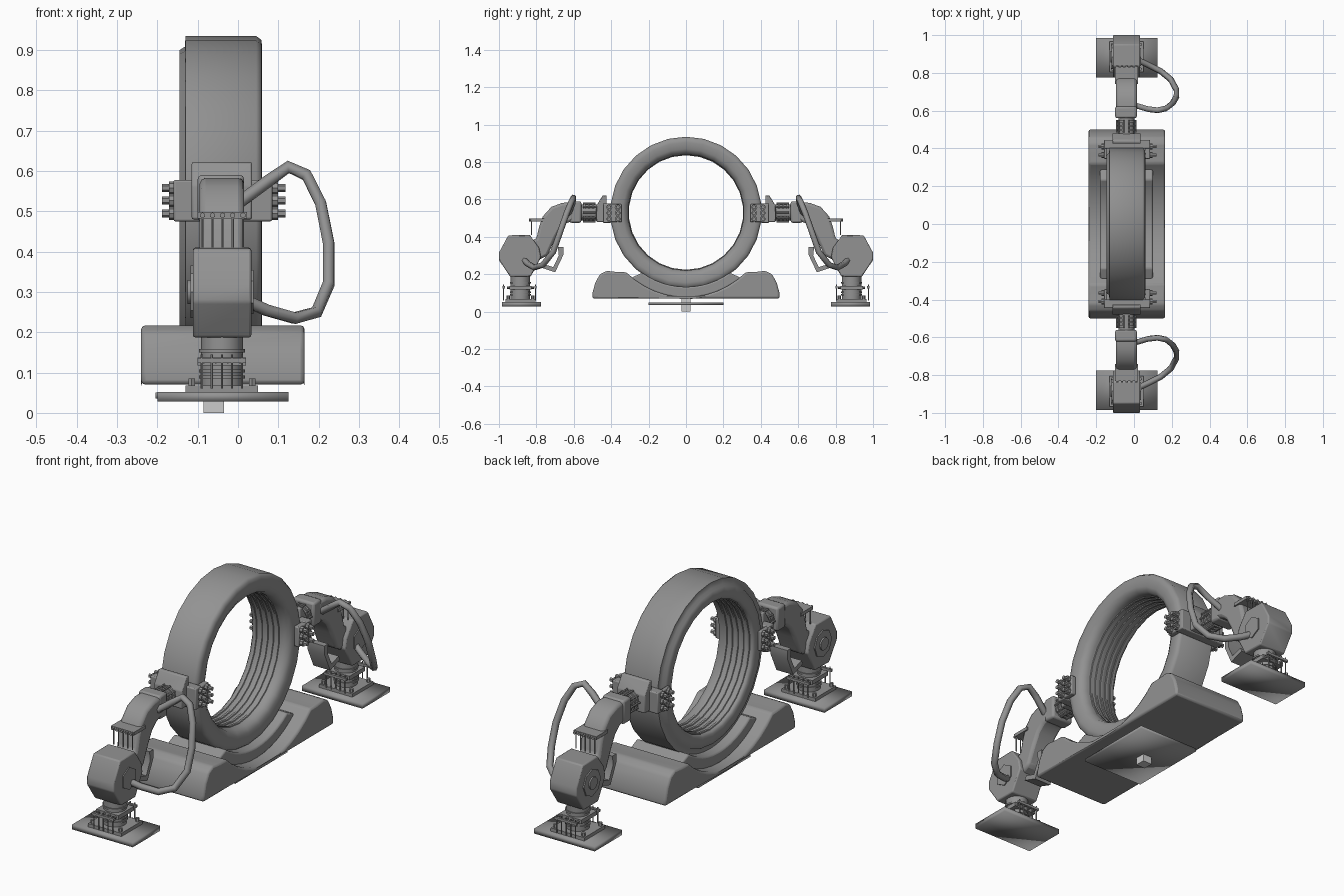
import bpy, bmesh, math
from mathutils import Vector, Matrix

if "Cube" in bpy.data.objects:
    bpy.data.objects.remove(bpy.data.objects["Cube"])

CX = -0.04          # centre plane of ring, base and arms
RZ = 0.53           # ring axis height

grey = bpy.data.materials.new("dark_grey")
grey.diffuse_color = (.29, .29, .29, 1)
grey.use_nodes = True
grey.node_tree.nodes["Principled BSDF"].inputs["Base Color"].default_value = grey.diffuse_color


def finish(name, bm, mirror=False, bevel=0, smooth=35):
    bmesh.ops.recalc_face_normals(bm, faces=bm.faces)
    me = bpy.data.meshes.new(name)
    bm.to_mesh(me)
    bm.free()
    me.materials.append(grey)
    ob = bpy.data.objects.new(name, me)
    bpy.context.collection.objects.link(ob)
    if bevel:
        m = ob.modifiers.new("bevel", "BEVEL")
        m.width, m.segments, m.limit_method = bevel, 2, "ANGLE"
    if mirror:
        m = ob.modifiers.new("mirror", "MIRROR")
        m.use_axis = (False, True, False)
    if smooth:
        bpy.ops.object.select_all(action="DESELECT")
        ob.select_set(True)
        bpy.context.view_layer.objects.active = ob
        bpy.ops.object.shade_smooth_by_angle(angle=math.radians(smooth))
    return ob


def box(bm, x, y, z):
    """x, y, z are (min, max) ranges."""
    c = [(a + b) / 2 for a, b in (x, y, z)]
    s = [b - a for a, b in (x, y, z)]
    bmesh.ops.create_cube(bm, size=1, matrix=Matrix.Translation(c) @ Matrix.Diagonal((*s, 1)))


def cyl(bm, p0, p1, r, n=16):
    p0, p1 = Vector(p0), Vector(p1)
    d = p1 - p0
    rot = d.to_track_quat("Z", "Y").to_matrix().to_4x4()
    bmesh.ops.create_cone(bm, cap_ends=True, segments=n, radius1=r, radius2=r,
                          depth=d.length, matrix=Matrix.Translation((p0 + p1) / 2) @ rot)


def prism(bm, pts, x0, x1):
    """Extrude a (y, z) outline along x."""
    f = bm.faces.new([bm.verts.new((x0, y, z)) for y, z in pts])
    g = bmesh.ops.extrude_face_region(bm, geom=[f])
    vs = [v for v in g["geom"] if isinstance(v, bmesh.types.BMVert)]
    bmesh.ops.translate(bm, verts=vs, vec=(x1 - x0, 0, 0))


def arc(r, a0, a1, n):
    """Points (y, z) on a circle about the ring axis, angles from straight down."""
    out = []
    for i in range(n + 1):
        a = math.radians(a0 + (a1 - a0) * i / n)
        out.append((r * math.sin(a), RZ - r * math.cos(a)))
    return out


# ring, lathed about the x axis
bm = bmesh.new()
prof = [(-.13, .405), (.045, .405), (.058, .395), (.06, .375), (.058, .34), (.045, .318),
        (.02, .31), (-.135, .31), (-.145, .32), (-.145, .37), (-.132, .378)]
N = 26
rows = [[bm.verts.new((x, r * math.sin(2 * math.pi * i / N), RZ + r * math.cos(2 * math.pi * i / N)))
         for x, r in prof] for i in range(N)]
for i in range(N):
    a, b = rows[i], rows[(i + 1) % N]
    for j in range(len(prof)):
        k = (j + 1) % len(prof)
        bm.faces.new((a[j], a[k], b[k], b[j]))
finish("ring", bm, smooth=62)

# ribs on the ring's inner wall
bm = bmesh.new()
for x in (-.12, -.09, -.06, -.03, 0):
    outer, inner = arc(.312, 0, 360, N)[:-1], arc(.306, 0, 360, N)[:-1]
    loops = [[bm.verts.new((x + dx, y, z)) for y, z in pts]
             for dx, pts in ((-.008, outer), (-.005, inner), (.005, inner), (.008, outer))]
    for a, b in zip(loops, loops[1:]):
        for i in range(N):
            k = (i + 1) % N
            bm.faces.new((a[i], a[k], b[k], b[i]))
finish("ring_inner_ribs", bm)

# saddle shaped base
bm = bmesh.new()
end = [(-.50, .07), (-.50, .10), (-.485, .155), (-.46, .20), (-.425, .218), (-.37, .212)]
prism(bm, end + arc(.452, -45, 45, 12) + [(-y, z) for y, z in reversed(end)], -.24, .165)
finish("base", bm, bevel=.01)

# cradle between base and ring
bm = bmesh.new()
prism(bm, arc(.456, -40, 40, 12) + arc(.398, 36, -36, 12), -.18, .10)
finish("cradle", bm, bevel=.008)

# floor plate and pedestal under the base
bm = bmesh.new()
box(bm, (-.205, .125), (-.20, .20), (.036, .050))
finish("floor_plate", bm, smooth=180)
bm = bmesh.new()
box(bm, (-.085, -.035), (-.025, .025), (0, .075))
# the pedestal is lighter than the rest
finish("centre_pedestal", bm, smooth=0).data.materials.clear()

# ---- arms: modelled at -y, mirrored to +y ----
AY = -.885
bm = bmesh.new()
box(bm, (-.20, .125), (-.985, -.775), (.028, .052))
finish("arm_foot", bm, True, smooth=180)

bm = bmesh.new()
box(bm, (-.13, .05), (-.965, -.805), (.05, .068))
cyl(bm, (CX, AY, .06), (CX, AY, .21), .052, 16)
for z in (.085, .10, .15):
    cyl(bm, (CX, AY, z), (CX, AY, z + .008), .057, 16)
box(bm, (-.10, .02), (-.945, -.825), (.118, .138))
finish("arm_column", bm, True)

# outer bolt rails and rods on the column
bm = bmesh.new()
for y in (-.975, -.805):
    box(bm, (-.10, .02), (y - .006, y + .006), (.124, .136))
    for i in range(5):
        x = -.09 + .025 * i
        cyl(bm, (x, y, .06), (x, y, .145), .003, 6)
for y in (-.945, -.825):
    for i in range(4):
        cyl(bm, (-.085 + .03 * i, y, .128), (-.085 + .03 * i, y + math.copysign(.012, y - AY), .128), .006, 6)
for x in (-.115, .035):
    for y in (-.95, -.82):
        cyl(bm, (x, y, .06), (x, y, .085), .009, 6)
finish("column_bolts", bm, True)

# faceted elbow housing
bm = bmesh.new()
prism(bm, [(-1.0, .315), (-.95, .408), (-.835, .41), (-.785, .34), (-.775, .29),
           (-.83, .188), (-.94, .187), (-1.0, .275)], -.112, .033)
finish("elbow_housing", bm, True, bevel=.006)

bm = bmesh.new()
cyl(bm, (-.118, -.885, .30), (-.05, -.885, .30), .065, 8)
cyl(bm, (-.125, -.885, .30), (-.05, -.885, .30), .03, 12)
cyl(bm, (0, -.885, .30), (.038, -.885, .30), .055, 6)
finish("elbow_hubs", bm, True)

# curved upper arm
bm = bmesh.new()
prism(bm, [(-.86, .36), (-.80, .39), (-.785, .455), (-.765, .51), (-.72, .56), (-.66, .582), (-.60, .583),
           (-.60, .485), (-.635, .475), (-.67, .445), (-.70, .39), (-.74, .30), (-.80, .27)], -.095, .015)
finish("upper_arm", bm, True, bevel=.014)

# upper arm collar with bolts and hanging rods
bm = bmesh.new()
box(bm, (-.10, .022), (-.83, -.74), (.482, .498))
for i in range(5):
    x = -.088 + .025 * i
    cyl(bm, (x, -.83, .49), (x, -.84, .49), .007, 6)
    cyl(bm, (x, -.826, .41), (x, -.826, .49), .003, 6)
finish("arm_collar", bm, True)

# slanted panel frame beside the elbow
bm = bmesh.new()
prism(bm, [(-.685, .345), (-.655, .345), (-.655, .305), (-.70, .21), (-.775, .235),
           (-.765, .255), (-.71, .238), (-.68, .30)], -.085, .005)
finish("arm_panel", bm, True)

# wrist
bm = bmesh.new()
box(bm, (-.10, .015), (-.622, -.56), (.475, .59))
finish("wrist_housing", bm, True, bevel=.01)
bm = bmesh.new()
cyl(bm, (CX, -.57, RZ), (CX, -.46, RZ), .043, 16)
for y in (-.548, -.525, -.502):
    cyl(bm, (CX, y, RZ), (CX, y + .01, RZ), .05, 16)
for i in range(10):
    a = 2 * math.pi * i / 10
    cyl(bm, (CX + .05 * math.cos(a), -.55, RZ + .05 * math.sin(a)),
        (CX + .05 * math.cos(a), -.485, RZ + .05 * math.sin(a)), .005, 6)
finish("wrist_joint", bm, True)

# clamp holding the ring
bm = bmesh.new()
prism(bm, [(-.48, .48), (-.48, .565), (-.445, .622), (-.425, .622), (-.425, .48)], -.115, .035)
box(bm, (-.16, .085), (-.445, -.40), (.475, .578))
for x in ((-.16, -.142), (.058, .085)):
    box(bm, x, (-.43, -.345), (.478, .575))
finish("ring_clamp", bm, True, bevel=.005)

bm = bmesh.new()
for x0, x1 in ((-.155, -.188), (.08, .118)):
    for z in (.495, .527, .558):
        for y in (-.41, -.365):
            xm = (x0 + x1) / 2
            cyl(bm, (x0, y, z), (xm, y, z), .016, 8)
            cyl(bm, (xm, y, z), (x1, y, z), .010, 6)
finish("clamp_bolts", bm, True)

# looping cable
path = [(.015, -.87, .28), (.07, -.845, .255), (.14, -.81, .235), (.195, -.765, .25), (.225, -.71, .32),
        (.225, -.675, .42), (.205, -.64, .52), (.17, -.612, .59), (.125, -.602, .61),
        (.075, -.608, .575), (.0, -.63, .52)]
cu = bpy.data.curves.new("cable", "CURVE")
cu.dimensions = "3D"
cu.bevel_depth, cu.bevel_resolution, cu.use_fill_caps = .016, 1, True
cu.materials.append(grey)
sp = cu.splines.new("POLY")
sp.points.add(len(path) - 1)
for p, co in zip(sp.points, path):
    p.co = (*co, 1)
ob = bpy.data.objects.new("cable", cu)
bpy.context.collection.objects.link(ob)
ob.modifiers.new("mirror", "MIRROR").use_axis = (False, True, False)
